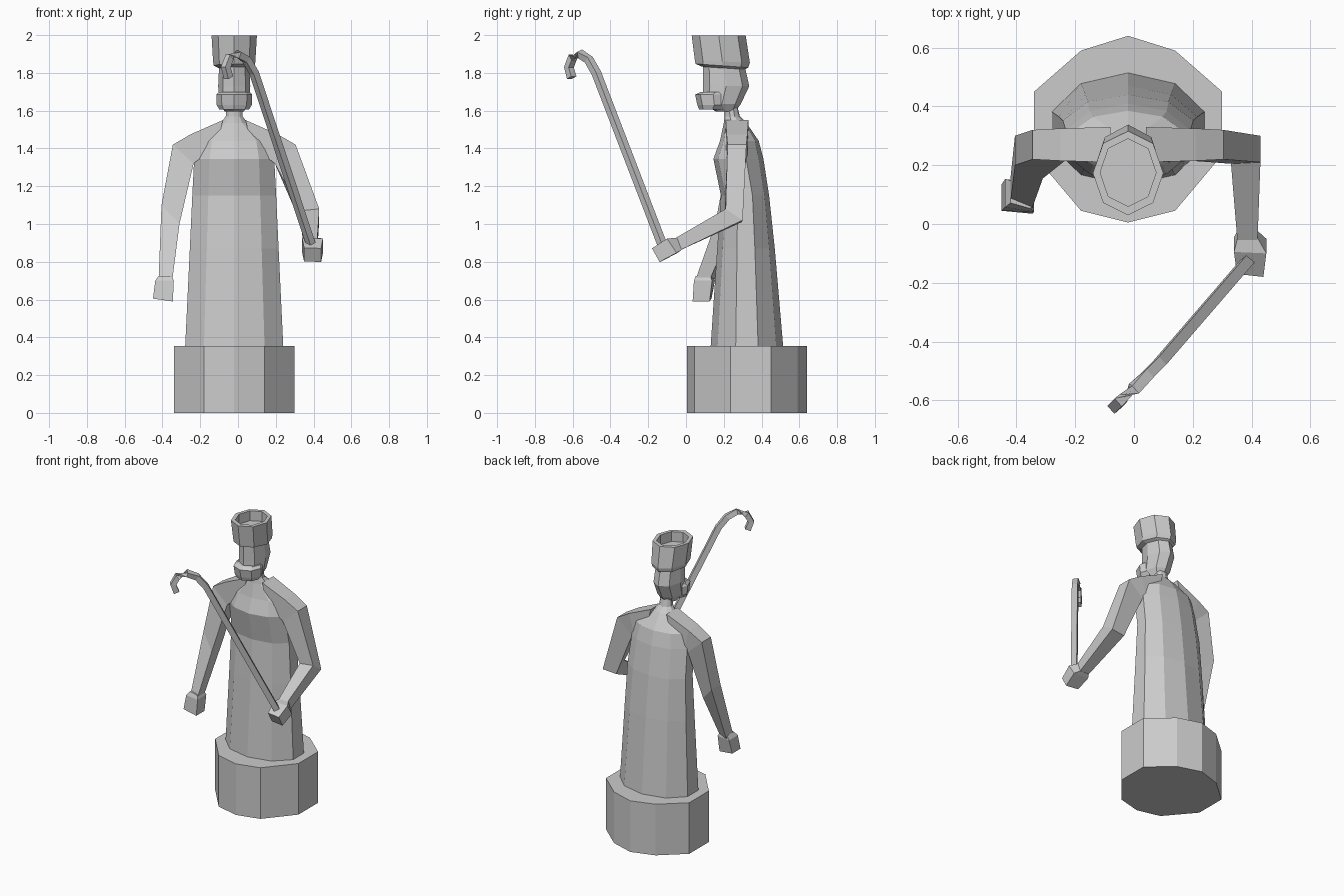
import bpy, math
from mathutils import Vector

if "Cube" in bpy.data.objects:
    bpy.data.objects.remove(bpy.data.objects["Cube"])

CX = -0.02  # symmetry line of the body


def loft(name, rings):
    """Skin a list of equal-length point rings and cap both ends."""
    n = len(rings[0])
    verts = [tuple(p) for r in rings for p in r]
    faces = [(i * n + j, i * n + (j + 1) % n, (i + 1) * n + (j + 1) % n, (i + 1) * n + j)
             for i in range(len(rings) - 1) for j in range(n)]
    faces.append(tuple(reversed(range(n))))
    faces.append(tuple(range(len(verts) - n, len(verts))))
    me = bpy.data.meshes.new(name)
    me.from_pydata(verts, [], faces)
    ob = bpy.data.objects.new(name, me)
    bpy.context.collection.objects.link(ob)
    # consistent outward normals
    import bmesh
    bm = bmesh.new()
    bm.from_mesh(me)
    bmesh.ops.recalc_face_normals(bm, faces=bm.faces)
    bm.to_mesh(me)
    bm.free()
    return ob


def ring(sides, z, half_w, y0, y1, tilt=0.0):
    """Faceted ellipse with a vertex at front and back; half_w is the true half width."""
    angs = [2 * math.pi * k / sides + math.pi / 2 for k in range(sides)]
    a = half_w / max(math.cos(t) for t in angs)
    yc, b = (y0 + y1) / 2, (y1 - y0) / 2
    return [(CX + a * math.cos(t), yc + b * math.sin(t), z - tilt * math.sin(t)) for t in angs]


def section(outer, inner, h):
    """Four-cornered limb section from an outer and an inner point."""
    o, i, h = Vector(outer), Vector(inner), Vector(h)
    return [o - h, o + h, i + h, i - h]


def mirrored(sec):
    return [Vector((2 * CX - p.x, p.y, p.z)) for p in sec]


def tube(name, pts, radius, sides):
    """Faceted tube along a path."""
    pts = [Vector(p) for p in pts]
    rings = []
    side = Vector((0.66, -0.75, 0)).cross(Vector((0, 0, 1))).normalized()
    for k, p in enumerate(pts):
        t = (pts[min(k + 1, len(pts) - 1)] - pts[max(k - 1, 0)]).normalized()
        u = (side - t * side.dot(t)).normalized()
        v = t.cross(u)
        rings.append([p + radius * (u * math.cos(a) + v * math.sin(a))
                      for a in (2 * math.pi * (j + .5) / sides for j in range(sides))])
    return loft(name, rings)


# plinth
half = [(0, .005), (.16, .045), (.32, .235), (.32, .45), (.16, .59), (0, .64)]
outline = half + [(-x, y) for x, y in reversed(half[1:-1])]
loft("plinth", [[(CX + x, y, z) for x, y in outline] for z in (0, .355)])

# robe with chest, shoulders and neck
loft("robe", [ring(10, *r) for r in [
    (.345, .26, .13, .515), (.87, .235, .165, .47), (1.15, .222, .185, .44),
    (1.345, .212, .145, .41), (1.44, .19, .18, .385), (1.535, .07, .20, .32),
    (1.57, .045, .205, .285), (1.63, .04, .205, .27)]])

# head
loft("head", [ring(8, *r) for r in [
    (1.595, .05, .16, .26), (1.635, .08, .09, .29),
    (1.73, .085, .09, .335), (1.84, .08, .09, .31)]])

# beard
loft("beard", [ring(8, *r) for r in [
    (1.605, .078, .07, .21), (1.63, .093, .06, .24), (1.685, .095, .048, .24), (1.70, .08, .08, .23)]])

# hat, hollow on top
loft("hat", [ring(8, *r) for r in [
    (1.825, .08, .085, .31, .008), (1.838, .108, .05, .33, .01), (1.86, .112, .047, .338, .005),
    (1.998, .12, .03, .316), (1.998, .095, .06, .29), (1.93, .095, .06, .29)]])

# shoulders shared by both arms
shoulder = [section((.04, .27, 1.55), (.08, .27, 1.38), (0, .06, 0)),
            section((.21, .27, 1.475), (.17, .27, 1.34), (0, .055, 0)),
            section((.305, .27, 1.42), (.195, .265, 1.32), (0, .05, 0))]

# right arm, bent forward
loft("right_arm", shoulder + [
    section((.43, .255, 1.05), (.33, .25, 1.04), (0, .045, -.03)),
    section((.42, -.05, .89), (.352, -.05, .89), (0, .012, -.032))])
loft("right_hand", [
    section((.42, -.035, .895), (.352, -.035, .895), (0, .012, -.032)),
    section((.45, -.075, .885), (.34, -.07, .885), (0, .025, -.038)),
    section((.44, -.16, .835), (.35, -.15, .838), (0, .02, -.036))])

# left arm, hanging
loft("left_arm", [mirrored(s) for s in shoulder] + [
    section((-.405, .25, 1.10), (-.31, .205, 1.0), (0, .05, 0)),
    section((-.42, .12, .71), (-.347, .09, .71), (0, .038, 0))])
loft("left_hand", [
    section((-.42, .11, .725), (-.35, .09, .725), (0, .038, 0)),
    section((-.438, .105, .70), (-.34, .09, .70), (0, .048, 0)),
    section((-.45, .09, .605), (-.345, .08, .59), (0, .045, 0))])

# crook staff
tube("staff", [
    (.40, -.11, .85), (.085, -.475, 1.80), (.045, -.515, 1.87), (.0, -.56, 1.9),
    (-.045, -.6, 1.882), (-.065, -.62, 1.83), (-.05, -.605, 1.775)], .026, 4)
